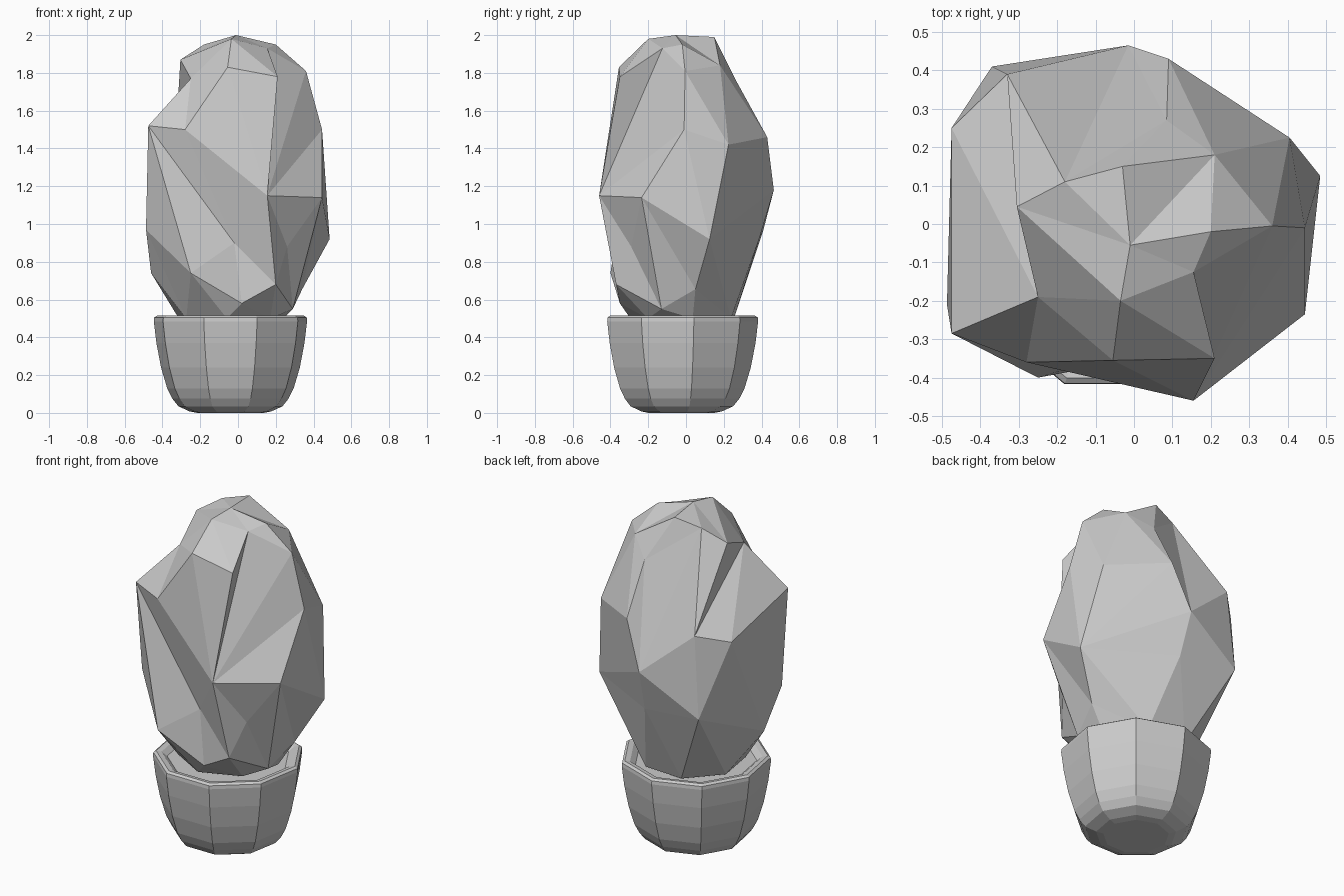
import bpy, bmesh, math
from mathutils import Vector

if "Cube" in bpy.data.objects:
    bpy.data.objects.remove(bpy.data.objects["Cube"])


def finish(bm, name):
    bmesh.ops.recalc_face_normals(bm, faces=bm.faces)
    mesh = bpy.data.meshes.new(name)
    bm.to_mesh(mesh)
    bm.free()
    obj = bpy.data.objects.new(name, mesh)
    bpy.context.collection.objects.link(obj)
    return obj


def ring(cx, cy, r, z, n, start):
    return [Vector((cx + r * math.cos(start + i * math.tau / n),
                    cy + r * math.sin(start + i * math.tau / n), z)) for i in range(n)]


# Pot: nine-sided rounded bowl with a bevelled lip and soil inside
profile = [(.18, 0), (.22, .008), (.28, .035), (.312, .075), (.34, .13), (.373, .24),
           (.398, .37), (.412, .485), (.41, .505), (.395, .515), (.365, .51), (.335, .485)]
SIDES = 9
bm = bmesh.new()
rings = [[bm.verts.new(p) for p in ring(-.04, -.03, r, z, SIDES, math.pi / 2)]
         for r, z in profile]
for low, high in zip(rings, rings[1:]):
    for i in range(SIDES):
        j = (i + 1) % SIDES
        bm.faces.new((low[i], low[j], high[j], high[i]))
bm.faces.new(rings[0][::-1])
bm.faces.new(rings[-1])
finish(bm, "pot")

# Foliage: faceted lump through its corner points
corners = [
    # crown
    (-.01, -.055, 2.0), (-.03, .15, 1.99), (.21, .18, 1.84), (.20, -.02, 1.95),
    (.36, -.005, 1.81), (.155, -.125, 1.93), (-.035, -.2, 1.98), (-.25, -.19, 1.77),
    (-.18, .11, 1.95), (-.305, .045, 1.87), (-.055, -.355, 1.83), (.21, -.35, 1.78),
    (.085, .27, 1.75),
    # shoulders
    (-.475, -.285, 1.52), (-.28, -.36, 1.50), (.445, -.01, 1.5), (.405, .225, 1.42),
    (.09, .43, 1.46), (-.33, .39, 1.45), (-.475, .25, 1.40),
    # waist
    (.155, -.46, 1.15), (.445, -.235, 1.14), (.485, .125, .92), (-.015, .465, 1.18),
    (-.37, .41, .97), (-.487, -.21, .97), (-.02, -.33, .9), (.26, -.29, .88),
    (0, .39, .93),
    # underside
    (-.25, -.4, .74), (.02, -.35, .58), (.2, -.37, .68), (.29, -.13, .55),
    (.34, .05, .655), (-.46, -.08, .74),
]
# Ridges and valleys that must be edges (corner index pairs)
creases = [(7, 19), (7, 18), (9, 18), (8, 18), (8, 23), (17, 12), (0, 2), (1, 2),
           (13, 29), (26, 29), (13, 26), (14, 26), (10, 14), (11, 20), (5, 20), (4, 20),
           (20, 31), (26, 31), (22, 33), (24, 28), (22, 23)]
points = [Vector(c) for c in corners]
points += ring(-.04, -.01, .285, .5, 7, .16) + [Vector((-.04, -.02, .43))]

# Inflate towards an ellipsoid so the hull connects every corner
centre = Vector((0, 0, 1.2))
bm = bmesh.new()
verts = []
for p in points:
    d = p - centre
    length = math.sqrt((d.x / .5) ** 2 + (d.y / .5) ** 2 + (d.z / .82) ** 2)
    verts.append(bm.verts.new(centre + d.lerp(d / length, .85)))
home = dict(zip(verts, points))
bmesh.ops.convex_hull(bm, input=verts, use_existing_faces=False)
bmesh.ops.recalc_face_normals(bm, faces=bm.faces)


def side(a, b, c):
    a, b, c = (home[v] - centre for v in (a, b, c))
    return a.cross(b).dot(c)


def crosses(a, b, c, d):
    mid_ab = home[a] + home[b] - 2 * centre
    mid_cd = home[c] + home[d] - 2 * centre
    return (len({a, b, c, d}) == 4 and mid_ab.dot(mid_cd) > 0
            and side(a, b, c) * side(a, b, d) < 0 and side(c, d, a) * side(c, d, b) < 0)


# Turn edges lying across each crease until the crease exists
for i, j in creases:
    a, b = verts[i], verts[j]
    for step in range(40):
        blocking = [e for e in bm.edges if crosses(a, b, *e.verts)]
        if bm.edges.get((a, b)) or not blocking:
            break
        edge = blocking[step % len(blocking)]
        p, q = [next(v for v in f.verts if v not in edge.verts) for f in edge.link_faces]
        if crosses(p, q, *edge.verts) and not bm.edges.get((p, q)):
            bmesh.utils.edge_rotate(edge)

for v in list(bm.verts):
    if v.link_faces:
        v.co = home[v]
    else:
        bm.verts.remove(v)
finish(bm, "faceted_plant")
